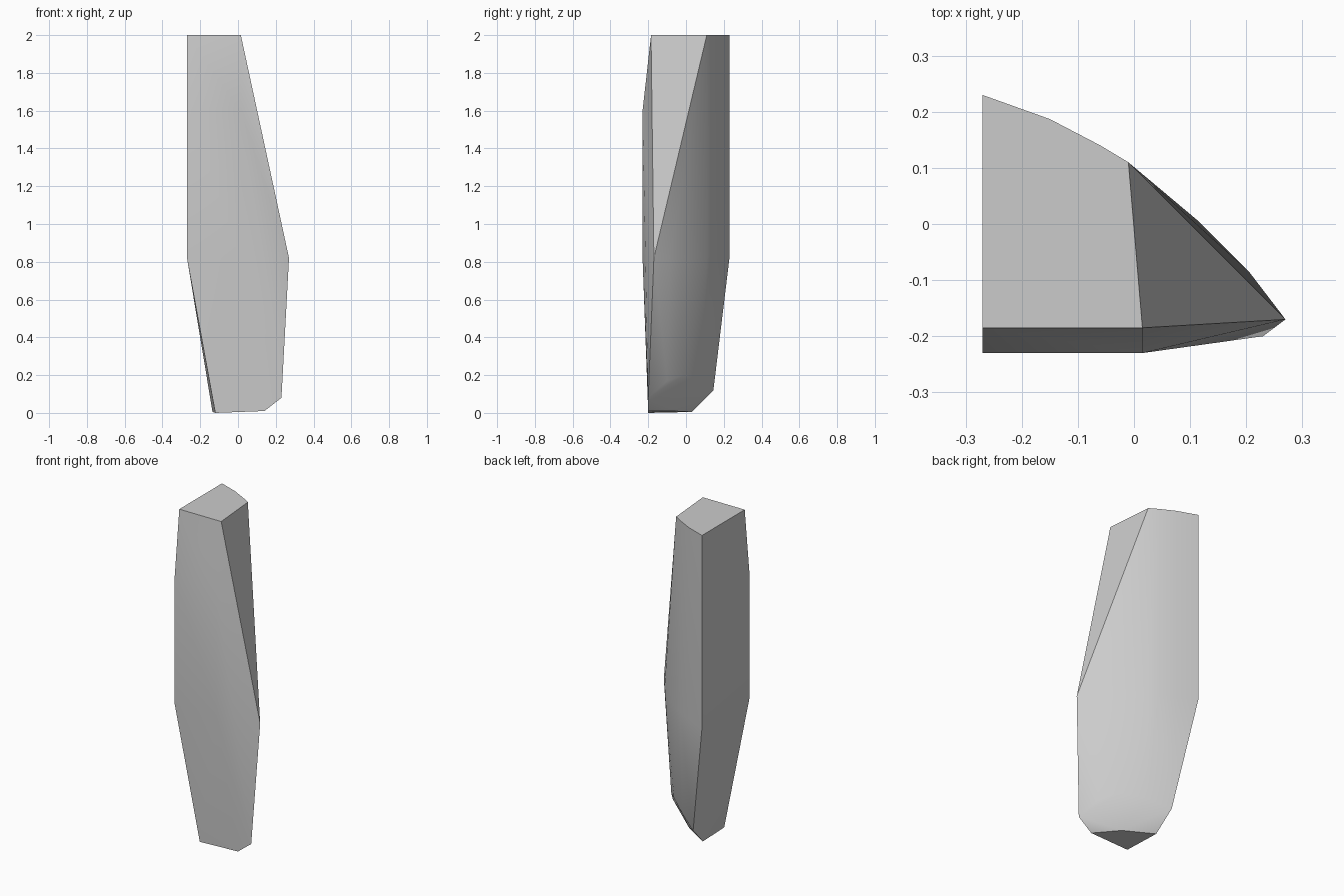
import bpy, bmesh, math

cube = bpy.data.objects.get("Cube")
if cube:
    bpy.data.objects.remove(cube, do_unlink=True)


def level(z, outline):
    """Lift a flat outline to a height."""
    return [(x, y, z) for x, y in outline]


# Outlines of the shard
left_back = (-.27, .23)
curved_back = [left_back, (-.15, .187), (-.06, .14), (-.01, .11)]
front_edge = [(-.27, -.23), (.015, -.23)]
points = level(2, curved_back + [(-.27, -.185), (.015, -.185)])
points += level(1.6, front_edge)
points += level(.82, curved_back + front_edge + [(.115, .005), (.205, -.085), (.27, -.17)])

# Rounded chamfer around the tapering foot
points += [(.23, -.2, .08), (.17, -.1, .17), (.09, -.01, .2), (-.03, .08, .17), (-.15, .145, .12)]
points += [(.14, -.2, .01), (.03, -.07, .01), (-.135, .03, .005), (-.12, -.2, 0)]

# Skin the outlines as one faceted solid
bm = bmesh.new()
for p in points:
    bm.verts.new(p)
hull = bmesh.ops.convex_hull(bm, input=bm.verts[:])
loose = [v for v in bm.verts if not v.link_faces]
bmesh.ops.delete(bm, geom=loose, context='VERTS')
bmesh.ops.dissolve_limit(bm, angle_limit=math.radians(1),
                         verts=bm.verts[:], edges=bm.edges[:])
bmesh.ops.recalc_face_normals(bm, faces=bm.faces[:])
mesh = bpy.data.meshes.new("stone_shard")
bm.to_mesh(mesh)
bm.free()

shard = bpy.data.objects.new("stone_shard", mesh)
bpy.context.collection.objects.link(shard)

# Grey stone
grey = bpy.data.materials.new("grey_stone")
grey.use_nodes = True
colour = (.6, .6, .6, 1)
grey.diffuse_color = colour
grey.node_tree.nodes["Principled BSDF"].inputs["Base Color"].default_value = colour
mesh.materials.append(grey)

# Soft curved faces, crisp cut edges
bpy.ops.object.select_all(action='DESELECT')
shard.select_set(True)
bpy.context.view_layer.objects.active = shard
bpy.ops.object.shade_smooth_by_angle(angle=math.radians(30))
